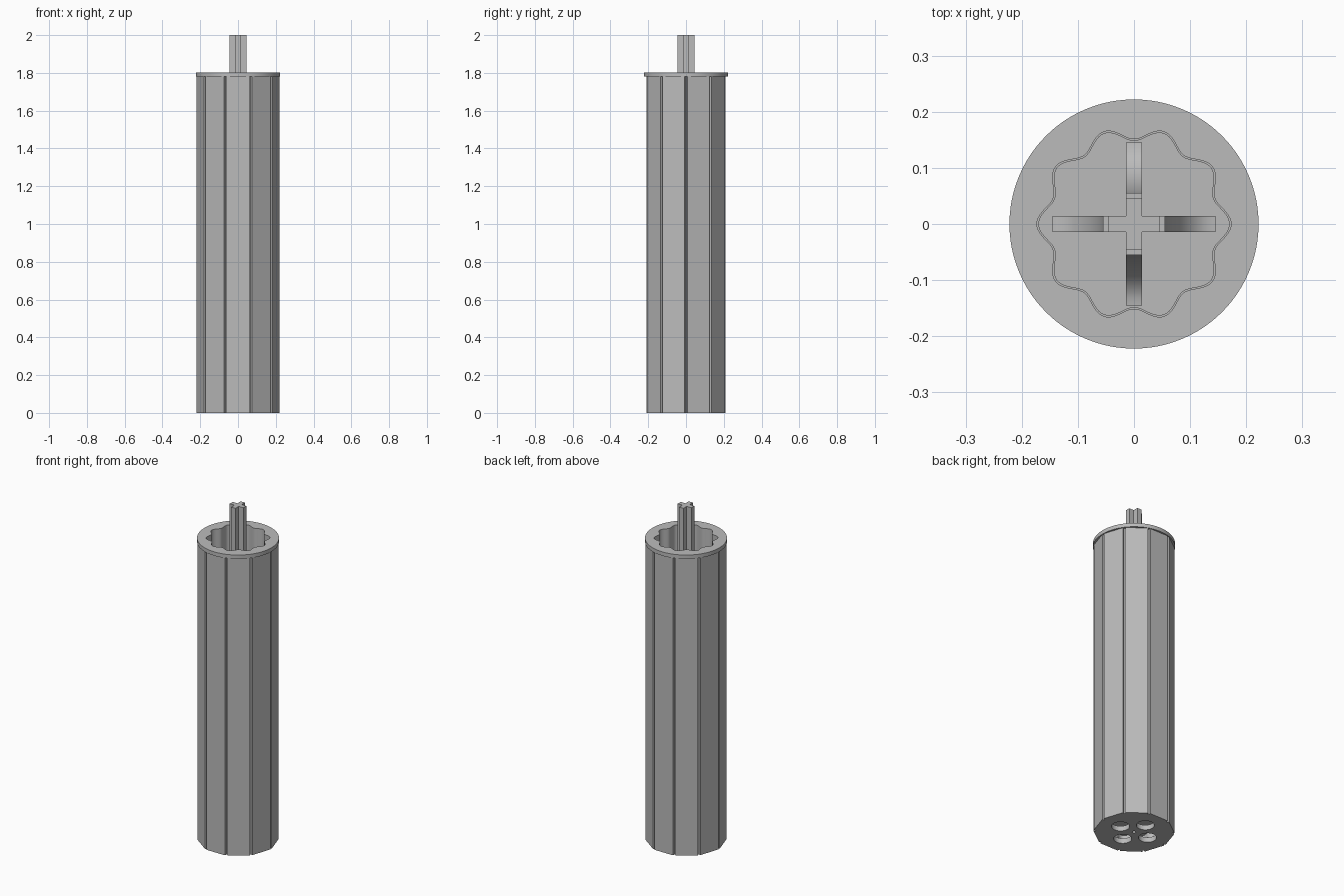
import bpy
import bmesh
from math import sin, cos, pi, radians
from mathutils import Matrix

old = bpy.data.objects.get("Cube")
if old:
    bpy.data.objects.remove(old, do_unlink=True)

grey = bpy.data.materials.new("plain_grey")
grey.use_nodes = True
GREY = (0.5, 0.5, 0.5, 1)
grey.diffuse_color = GREY
grey.node_tree.nodes["Principled BSDF"].inputs["Base Color"].default_value = GREY

SIDES = 10
APOTHEM = 0.21
FLOOR, BODY_TOP, RIM_TOP, ROD_TOP = 0.03, 1.78, 1.803, 2.0


def circle(radius, cx=0, cy=0, count=48):
    return [(cx + radius * cos(2 * pi * i / count), cy + radius * sin(2 * pi * i / count))
            for i in range(count)]


def scallop(scale=1.0, count=200):
    """Ten-lobed bore outline."""
    pts = []
    for i in range(count):
        a = 2 * pi * i / count
        r = scale * (0.162 + 0.011 * cos(SIDES * a))
        pts.append((r * cos(a), r * sin(a)))
    return pts


def panelled(groove=0.007, depth=0.012):
    """Decagon outline with a narrow square groove at each corner."""
    half = APOTHEM * math_tan - groove
    pts = []
    for i in range(SIDES):
        a = pi / 2 + 2 * pi * i / SIDES
        for r, t in ((APOTHEM - depth, -half), (APOTHEM, -half),
                     (APOTHEM, half), (APOTHEM - depth, half)):
            pts.append((r * cos(a) - t * sin(a), r * sin(a) + t * cos(a)))
    return pts


math_tan = sin(pi / SIDES) / cos(pi / SIDES)


def slab(name, loops, low, high, matrix=None):
    """Extrude filled outlines (inner ones become holes) from low to high."""
    curve = bpy.data.curves.new(name + "_outline", 'CURVE')
    curve.dimensions = '2D'
    curve.fill_mode = 'BOTH'
    curve.extrude = (high - low) / 2
    for pts in loops:
        spline = curve.splines.new('POLY')
        spline.points.add(len(pts) - 1)
        for p, (x, y) in zip(spline.points, pts):
            p.co = (x, y, 0, 1)
        spline.use_cyclic_u = True
    temp = bpy.data.objects.new(name + "_temp", curve)
    bpy.context.scene.collection.objects.link(temp)
    graph = bpy.context.evaluated_depsgraph_get()
    mesh = bpy.data.meshes.new_from_object(temp.evaluated_get(graph))
    bpy.data.objects.remove(temp, do_unlink=True)
    bpy.data.curves.remove(curve)

    bm = bmesh.new()
    bm.from_mesh(mesh)
    bmesh.ops.remove_doubles(bm, verts=bm.verts, dist=0.00005)
    bmesh.ops.translate(bm, verts=bm.verts, vec=(0, 0, (low + high) / 2))
    if matrix:
        bmesh.ops.transform(bm, matrix=matrix, verts=bm.verts)
    bmesh.ops.recalc_face_normals(bm, faces=bm.faces)
    bm.to_mesh(mesh)
    bm.free()
    mesh.name = name
    mesh.materials.clear()
    mesh.materials.append(grey)
    obj = bpy.data.objects.new(name, mesh)
    bpy.context.scene.collection.objects.link(obj)
    bpy.ops.object.select_all(action='DESELECT')
    obj.select_set(True)
    bpy.context.view_layer.objects.active = obj
    bpy.ops.object.shade_smooth_by_angle(angle=radians(25))
    return obj


# Outer tube: perforated floor, panelled wall and round rim
holes = [circle(0.049, 0.095 * cos(k * pi / 2), 0.095 * sin(k * pi / 2), 32) for k in range(4)]
slab("tube_floor", [panelled(), circle(0.01, count=16)] + holes, 0, FLOOR)
slab("tube_wall", [panelled(), scallop()], FLOOR, BODY_TOP)
slab("tube_rim", [circle(0.222, count=96), scallop()], BODY_TOP, RIM_TOP)

# Plunger: lobed head and cross-shaped rod
HEAD_LOW, HEAD_TOP = 0.07, 0.1
ARM, HALF = 0.045, 0.014
slab("plunger_head", [scallop(0.985)], HEAD_LOW, HEAD_TOP)
cross = []
for k in range(4):
    c, s = round(cos(k * pi / 2)), round(sin(k * pi / 2))
    for x, y in ((ARM, -HALF), (ARM, HALF), (HALF, HALF)):
        cross.append((c * x - s * y, s * x + c * y))
slab("plunger_rod", [cross], HEAD_TOP, ROD_TOP)

# Curved gussets joining rod and head
RISE, REACH = 0.16, 0.09
gusset = [(ARM, 0), (0.145, 0)]
for i in range(13):
    a = i / 12 * pi / 2
    gusset.append((0.145 - REACH * sin(a), 0.006 + RISE * (1 - cos(a))))
gusset.append((ARM, RISE + 0.006))
for k, side in enumerate(("left", "back", "right", "front")):
    place = (Matrix.Translation((0, 0, HEAD_TOP)) @ Matrix.Rotation(k * pi / 2, 4, 'Z')
             @ Matrix.Rotation(pi / 2, 4, 'X'))
    slab(side + "_gusset", [gusset], -HALF, HALF, place)
